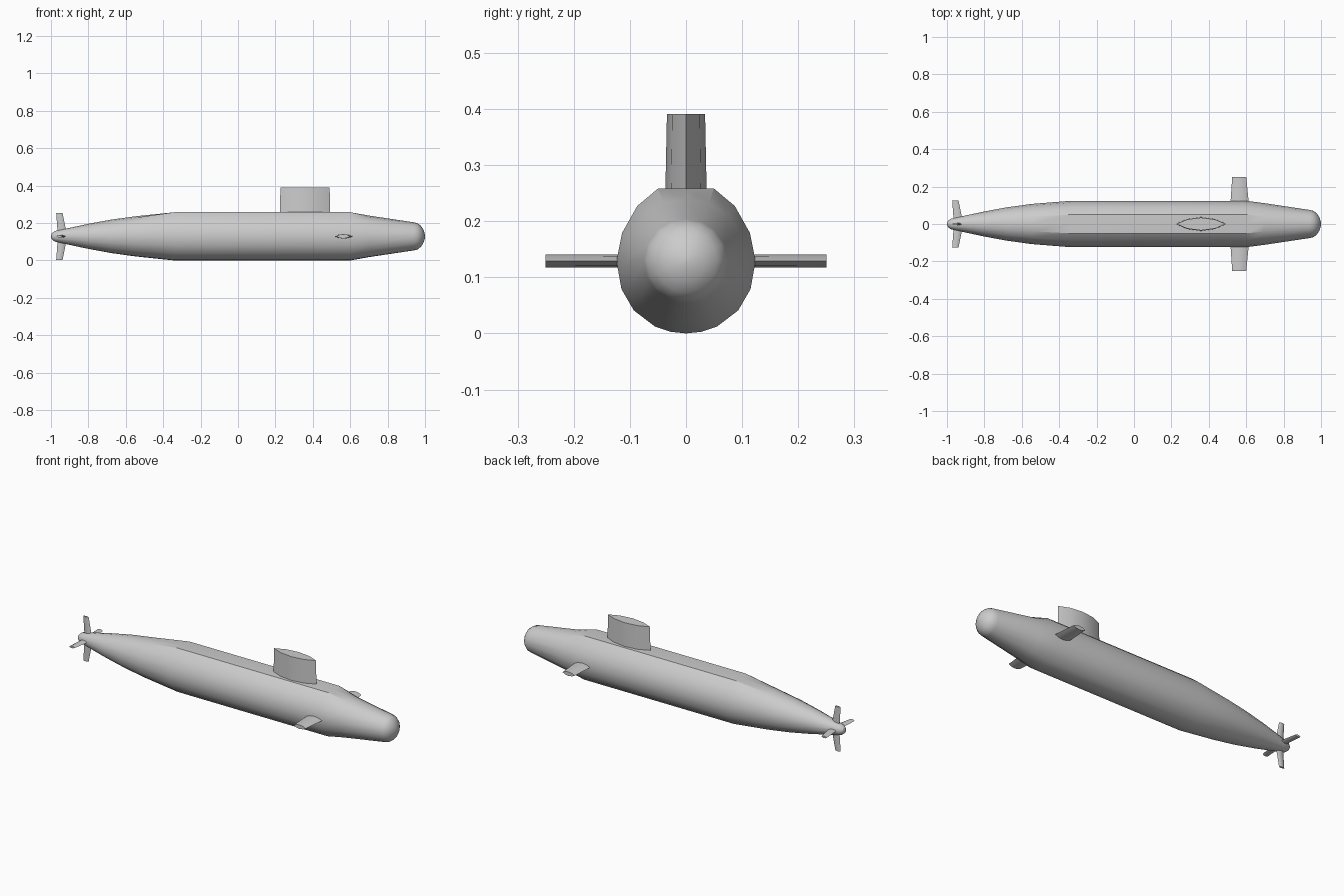
import bpy, bmesh, math
from mathutils import Vector, Matrix

old = bpy.data.objects.get("Cube")
if old:
    bpy.data.objects.remove(old, do_unlink=True)

CZ = 0.129  # height of the hull axis

grey = bpy.data.materials.new("hull_grey")
grey.use_nodes = True
colour = (0.6, 0.6, 0.6, 1)
grey.diffuse_color = colour
grey.node_tree.nodes["Principled BSDF"].inputs["Base Color"].default_value = colour


def loft(name, rings, angle=30):
    """Skin a list of closed point rings and cap both ends."""
    bm = bmesh.new()
    loops = [[bm.verts.new(p) for p in ring] for ring in rings]
    n = len(loops[0])
    for a, b in zip(loops, loops[1:]):
        for i in range(n):
            j = (i + 1) % n
            bm.faces.new((a[i], a[j], b[j], b[i]))
    bm.faces.new(loops[0])
    bm.faces.new(loops[-1])
    bmesh.ops.recalc_face_normals(bm, faces=bm.faces)
    mesh = bpy.data.meshes.new(name)
    bm.to_mesh(mesh)
    bm.free()
    mesh.materials.append(grey)
    obj = bpy.data.objects.new(name, mesh)
    bpy.context.collection.objects.link(obj)
    bpy.ops.object.select_all(action='DESELECT')
    obj.select_set(True)
    bpy.context.view_layer.objects.active = obj
    bpy.ops.object.shade_smooth_by_angle(angle=math.radians(angle))
    return obj


# Hull: midship section with a flat deck, blending to round at both ends
half = [(0, .129), (.05, .129), (.087, .098), (.114, .05), (.124, 0),
        (.115, -.05), (.093, -.088), (.055, -.117), (.028, -.126), (0, -.129)]
section = half + [(-y, z) for y, z in half[-2:0:-1]]
stations = [(-1, .004), (-.995, .016), (-.98, .028), (-.95, .035), (-.8, .067),
            (-.68, .089), (-.55, .107), (-.34, None), (.6, None), (.7, .111),
            (.94, .075), (.96, .07), (.978, .056), (.991, .036), (.998, .016), (1, .003)]


def hull_ring(x, r):
    pts = []
    for y, z in section:
        v = Vector((y, z))
        if r is not None:
            v = v.normalized() * r
        pts.append((x, v.x, CZ + v.y))
    return pts


loft("hull", [hull_ring(x, r) for x, r in stations], 28)

# Foil outline: fraction along the chord, fraction of the half thickness
foil = [(0, 0), (.22, .72), (.5, 1), (.78, .72), (1, 0), (.78, -.72), (.5, -1), (.22, -.72)]


def fin(name, root, tip, angle):
    """root and tip are (x0, x1, half thickness, distance from the hull axis)."""
    turn = Matrix.Rotation(angle, 3, 'X')
    rings = []
    for x0, x1, t, d in (root, tip):
        rings.append([turn @ Vector((x0 + (x1 - x0) * u, v * t, d)) + Vector((0, 0, CZ))
                      for u, v in foil])
    loft(name, rings, 30)


# Conning tower
fin("sail", (.223, .493, .037, .115), (.227, .49, .034, .262), 0)

# Bow planes
for side, ang in (("left", -90), ("right", 90)):
    fin(side + "_bow_plane", (.515, .615, .012, .1), (.525, .6, .0115, .25), math.radians(ang))

# Cross-shaped tail fins
for k, side in enumerate(("upper", "right", "lower", "left")):
    fin(side + "_tail_fin", (-.964, -.916, .007, .015), (-.972, -.938, .006, .126),
        math.radians(90 * k))
